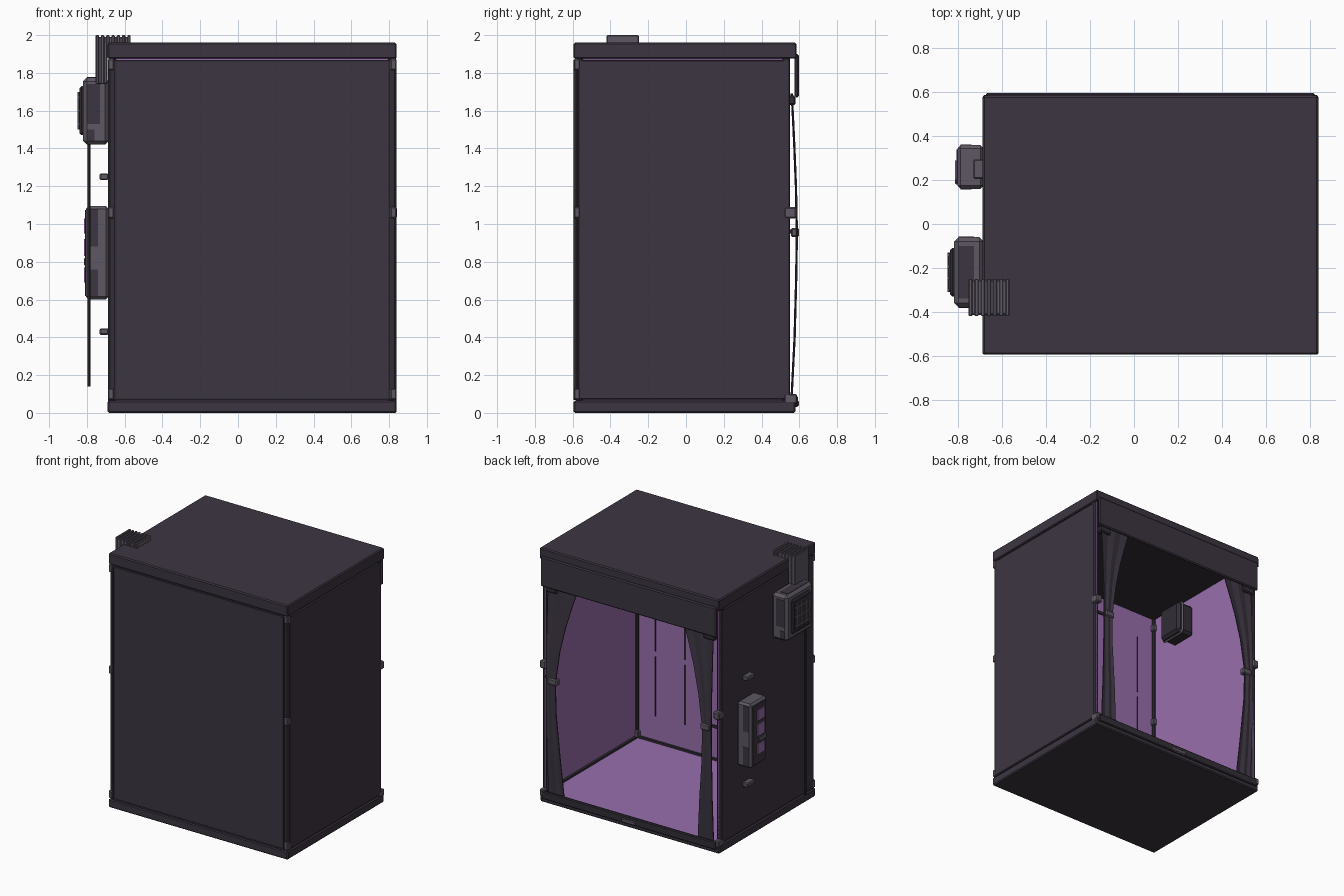
import bpy, bmesh, math


def lin(c):
    return tuple(((v / 255 + 0.055) / 1.055) ** 2.4 if v > 10 else v / 255 / 12.92 for v in c) + (1,)


def mat(name, rgb):
    m = bpy.data.materials.new(name)
    m.diffuse_color = lin(rgb)
    return m


PANEL = mat("dark fabric", (60, 53, 65))
TRIM = mat("darker trim", (50, 45, 54))
GREY = mat("grey fittings", (93, 87, 98))
PURPLE = mat("purple lining", (152, 110, 172))
CX = 0.075  # centre of the cabinet in x


def finish(bm, name, m):
    bmesh.ops.recalc_face_normals(bm, faces=bm.faces)
    me = bpy.data.meshes.new(name)
    bm.to_mesh(me)
    bm.free()
    me.materials.append(m)
    o = bpy.data.objects.new(name, me)
    bpy.context.collection.objects.link(o)
    return o


def box(name, x, y, z, m, bevel=0.0):
    """Chamfered box given by three (min, max) ranges."""
    bm = bmesh.new()
    bmesh.ops.create_cube(bm, size=1)
    for v in bm.verts:
        v.co = [(r[0] + r[1]) / 2 + c * (r[1] - r[0]) for r, c in zip((x, y, z), v.co)]
    if bevel:
        bmesh.ops.bevel(bm, geom=bm.edges[:], offset=bevel, segments=1, affect='EDGES')
    return finish(bm, name, m)


def mirrored(name, x, y, z, m, bevel=0.0):
    """Box plus its mirror image about the cabinet centre."""
    box(name + "_right", x, y, z, m, bevel)
    box(name + "_left", (2 * CX - x[1], 2 * CX - x[0]), y, z, m, bevel)


# base tray, top cap and rear header
box("base", (-0.69, 0.84), (-0.595, 0.58), (0, 0.065), PANEL, 0.008)
box("top_cap_sheet", (-0.69, 0.84), (-0.595, 0.585), (1.935, 1.96), PANEL, 0.008)
box("top_cap_front", (-0.69, 0.84), (-0.595, -0.575), (1.875, 1.95), PANEL, 0.006)
box("top_cap_back", (-0.69, 0.84), (0.565, 0.585), (1.875, 1.95), PANEL, 0.006)
mirrored("top_cap_side", (0.82, 0.84), (-0.59, 0.58), (1.875, 1.95), PANEL, 0.006)
box("rear_header", (-0.675, 0.825), (0.575, 0.598), (1.67, 1.90), PANEL, 0.008)
box("rear_sill", (-0.67, 0.82), (0.57, 0.592), (0.03, 0.09), TRIM, 0.006)

# wall panels with purple lining, floor
box("front_panel", (-0.65, 0.80), (-0.592, -0.57), (0.07, 1.868), PANEL, 0.006)
mirrored("side_panel", (0.818, 0.838), (-0.572, 0.55), (0.07, 1.868), PANEL, 0.006)
box("front_lining", (-0.67, 0.818), (-0.569, -0.564), (0.065, 1.933), PURPLE)
mirrored("side_lining", (0.812, 0.817), (-0.569, 0.55), (0.065, 1.933), PURPLE)
box("floor_lining", (-0.67, 0.818), (-0.565, 0.565), (0.065, 0.07), PURPLE)
box("ceiling", (-0.67, 0.82), (-0.565, 0.57), (1.928, 1.936), TRIM)

# panel edge seams on the outside faces
for i, x in enumerate((-0.65, 0.80)):
    box(f"front_seam_{i}", (x - 0.006, x + 0.006), (-0.595, -0.58), (0.07, 1.868), TRIM)
for i, z in enumerate((0.073, 1.863)):
    box(f"front_rail_{i}", (-0.65, 0.80), (-0.595, -0.58), (z - 0.006, z + 0.006), TRIM)

# corner posts with fittings at the ends and middle
mirrored("front_post", (0.795, 0.836), (-0.583, -0.545), (0.06, 1.93), TRIM, 0.008)
mirrored("back_post", (0.795, 0.836), (0.51, 0.55), (0.06, 1.93), TRIM, 0.008)
for i, z in enumerate((0.10, 1.06, 1.845)):
    mirrored(f"front_fitting_{i}", (0.806, 0.839), (-0.594, -0.56), (z - 0.03, z + 0.03), GREY, 0.006)
    mirrored(f"inner_fitting_{i}", (0.78, 0.812), (-0.565, -0.53), (z - 0.025, z + 0.03), GREY, 0.006)
mirrored("back_fitting", (0.79, 0.841), (0.52, 0.585), (1.03, 1.09), GREY, 0.008)
mirrored("back_foot_fitting", (0.80, 0.839), (0.52, 0.588), (0.05, 0.10), GREY, 0.006)
mirrored("header_bracket", (0.70, 0.80), (0.53, 0.58), (1.63, 1.68), TRIM, 0.008)
box("sill_fitting", (CX - 0.06, CX + 0.06), (0.57, 0.597), (0.035, 0.065), GREY, 0.005)

# floor rails and dashed seams on the inner front wall
mirrored("floor_rail", (0.795, 0.812), (-0.55, 0.55), (0.07, 0.085), TRIM)
box("front_floor_rail", (-0.66, 0.81), (-0.565, -0.548), (0.07, 0.085), TRIM)
for dx in (0.33, 0.58):
    for i in range(3):
        z = 0.27 + i * 0.5
        mirrored(f"wall_seam_{dx}_{i}", (CX + dx - 0.004, CX + dx + 0.004), (-0.565, -0.56), (z, z + 0.46), TRIM)

# tied-back rear curtains: the inner edge pulls in at the tie, the sheet bows out
KEYS = [(1.69, 0.53, 0.563), (1.55, 0.575, 0.57), (1.4, 0.62, 0.577), (1.2, 0.665, 0.585), (0.95, 0.70, 0.59),
        (0.7, 0.695, 0.586), (0.4, 0.67, 0.578), (0.08, 0.645, 0.562)]
for side, s in (("right", 1), ("left", -1)):
    bm = bmesh.new()
    rows = []
    for z, xi, y in KEYS:
        xo = 0.78
        rows.append([bm.verts.new((CX + s * (xi - CX + (xo - xi) * t / 4), y - 0.006 * (t % 2), z)) for t in range(5)])
    for a, b in zip(rows, rows[1:]):
        for k in range(4):
            bm.faces.new((a[k], a[k + 1], b[k + 1], b[k]))
    o = finish(bm, "curtain_" + side, PANEL)
    sol = o.modifiers.new("thickness", 'SOLIDIFY')
    sol.thickness = 0.006
    sol.offset = 0
mirrored("curtain_tie", (0.685, 0.765), (0.555, 0.598), (0.93, 0.98), GREY, 0.008)
mirrored("tie_strap", (0.76, 0.81), (0.545, 0.56), (0.95, 0.97), TRIM)

# fan unit on the left wall: housing, dark insets, stepped grille
FY = (-0.38, -0.06)
box("fan_housing", (-0.82, -0.685), FY, (1.42, 1.775), GREY, 0.02)
for i, y in enumerate(FY):
    box(f"fan_side_inset_{i}", (-0.80, -0.73), (y - 0.003, y + 0.003), (1.53, 1.74), PANEL)
    box(f"fan_side_foot_{i}", (-0.80, -0.76), (y - 0.003, y + 0.003), (1.44, 1.50), PANEL)
box("fan_top_inset", (-0.80, -0.73), (-0.34, -0.10), (1.772, 1.778), PANEL)
box("fan_face_plate", (-0.838, -0.81), (-0.33, -0.11), (1.47, 1.73), TRIM, 0.01)
box("fan_grille_back", (-0.845, -0.83), (-0.31, -0.13), (1.50, 1.70), PANEL, 0.006)
for i in range(4):
    y = -0.30 + i * 0.053
    box(f"grille_bar_{i}", (-0.85, -0.84), (y - 0.006, y + 0.006), (1.50, 1.70), GREY)
for i in range(3):
    z = 1.53 + i * 0.07
    box(f"grille_cross_bar_{i}", (-0.849, -0.84), (-0.31, -0.13), (z - 0.005, z + 0.005), GREY)
box("inner_fan_box", (-0.668, -0.52), (-0.33, -0.12), (1.60, 1.85), TRIM, 0.02)
box("inner_fan_ring", (-0.58, -0.54), (-0.34, -0.11), (1.59, 1.86), GREY, 0.02)

# ribbed duct: up the wall and folded over the roof
box("duct_riser", (-0.75, -0.69), (-0.415, -0.255), (1.74, 1.99), GREY, 0.006)
box("duct_over_roof", (-0.75, -0.57), (-0.415, -0.255), (1.955, 1.99), GREY, 0.006)
for i in range(7):
    x = -0.745 + i * 0.028
    box(f"duct_rib_{i}", (x - 0.009, x + 0.009), (-0.42, -0.25), (1.74 if x < -0.7 else 1.955, 2.0), GREY, 0.004)

# power cable hanging from the fan with a clip
bm = bmesh.new()
bmesh.ops.create_cone(bm, cap_ends=True, segments=8, radius1=0.008, radius2=0.008, depth=1.29)
bmesh.ops.translate(bm, verts=bm.verts, vec=(-0.79, -0.326, 0.785))
finish(bm, "hanging_cable", TRIM)

# control box on the left wall with purple windows
CY = (0.16, 0.36)
box("control_box", (-0.805, -0.685), CY, (0.60, 1.095), GREY, 0.015)
for i, y in enumerate(CY):
    for j, z in enumerate(((0.88, 1.08), (0.62, 0.76))):
        box(f"control_side_inset_{i}_{j}", (-0.79, -0.74), (y - 0.003, y + 0.003), z, PANEL)
box("control_face", (-0.809, -0.80), (0.18, 0.34), (0.62, 1.075), PANEL)
for i, z in enumerate(((0.95, 1.03), (0.83, 0.92), (0.69, 0.77))):
    box(f"control_window_{i}", (-0.816, -0.807), (0.20, 0.29), z, PURPLE)
box("control_latch", (-0.815, -0.80), (0.18, 0.27), (0.78, 0.82), GREY, 0.004)
for i, z in enumerate((0.43, 1.25)):
    box(f"wall_peg_{i}", (-0.732, -0.685), (0.205, 0.295), (z - 0.017, z + 0.017), GREY, 0.006)
